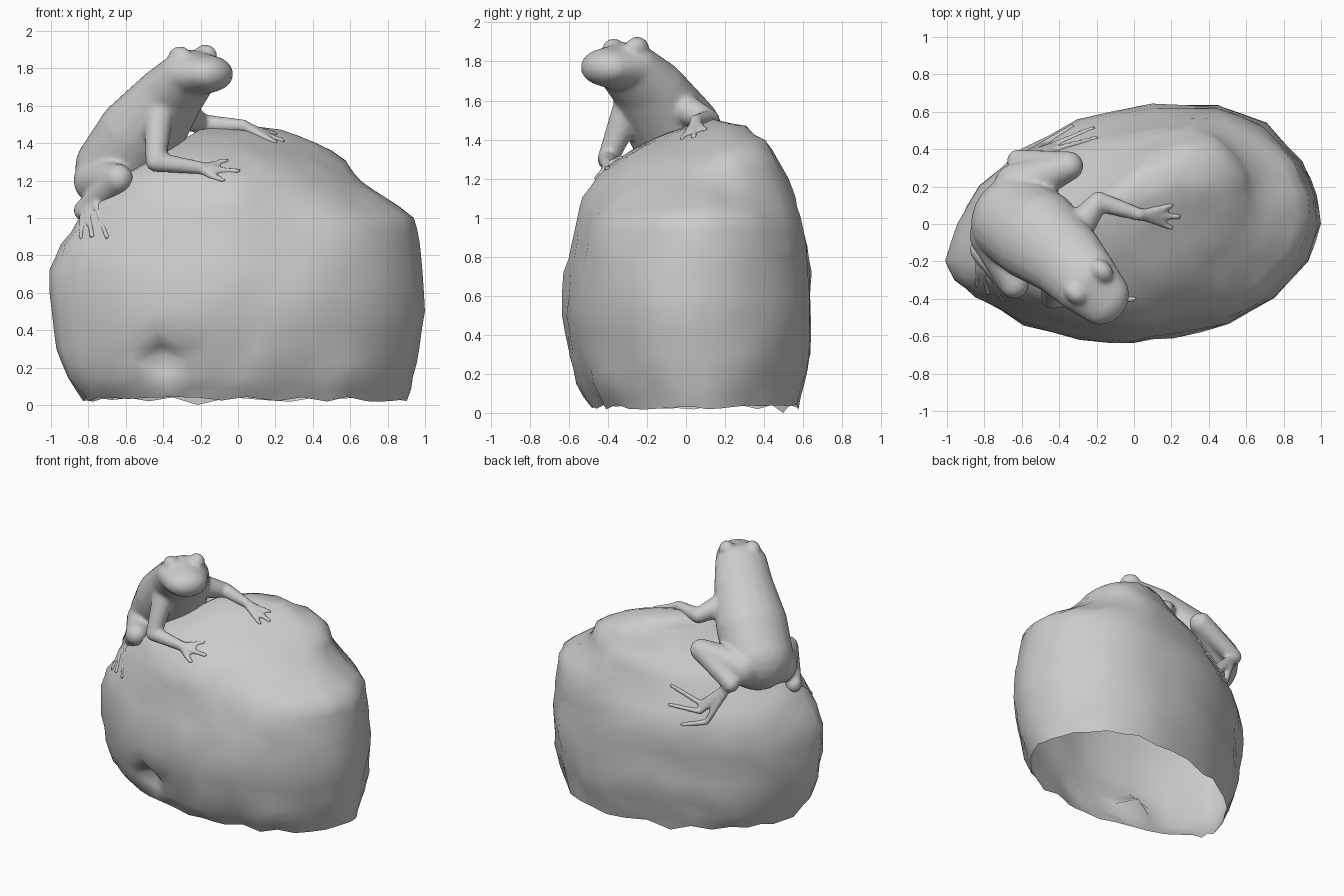
import bpy, bmesh, math, random
from mathutils import Vector, Matrix, noise
from mathutils.bvhtree import BVHTree

if "Cube" in bpy.data.objects:
    bpy.data.objects.remove(bpy.data.objects["Cube"])

random.seed(4)


def add_object(name, mesh):
    ob = bpy.data.objects.new(name, mesh)
    bpy.context.collection.objects.link(ob)
    return ob


def to_mesh(name, bm):
    mesh = bpy.data.meshes.new(name)
    bm.to_mesh(mesh)
    return mesh


# Rock: one plan outline, stretched and sheared into stacked rings, open underneath
OUTLINE = [(-1, -.2), (-.95, 0), (-.83, .2), (-.6, .39), (-.3, .55), (.1, .635), (.45, .63),
           (.7, .53), (.9, .33), (.98, .15), (1, 0), (.93, -.2), (.75, -.4), (.5, -.53),
           (.2, -.6), (0, -.635), (-.3, -.61), (-.6, -.54), (-.85, -.4), (-.97, -.3)]
# z, x min, x max, y min, y max, shear
RINGS = [(.03, -.82, .905, -.49, .57, 0), (.15, -.90, .94, -.56, .60, 0),
         (.3, -.96, .97, -.61, .635, 0), (.5, -.99, 1.005, -.64, .64, 0),
         (.72, -1, .995, -.63, .64, 0), (.86, -.95, .98, -.6, .625, 0),
         (1, -.85, .94, -.56, .57, .02), (1.1, -.75, .79, -.52, .53, .05),
         (1.2, -.64, .66, -.45, .48, .1), (1.3, -.48, .58, -.32, .42, .13),
         (1.4, -.32, .42, -.13, .36, .13), (1.47, -.2, .23, .02, .28, .06)]
rock_bm = bmesh.new()
rings = []
for z, x0, x1, y0, y1, shear in RINGS:
    rings.append([rock_bm.verts.new(((x0 + x1) / 2 + px * (x1 - x0) / 2,
                                     (y0 + y1) / 2 + py / .635 * (y1 - y0) / 2 + px * shear, z))
                  for px, py in OUTLINE])
n = len(OUTLINE)
for a, b in zip(rings, rings[1:]):
    for i in range(n):
        j = (i + 1) % n
        rock_bm.faces.new((a[j], a[i], b[i], b[j]))
top = rock_bm.verts.new((0, .14, 1.505))
for i in range(n):
    rock_bm.faces.new((rings[-1][(i + 1) % n], rings[-1][i], top))
bmesh.ops.subdivide_edges(rock_bm, edges=rock_bm.edges[:], cuts=1, use_grid_fill=True)

# Lumpy surface, two chips in the front and a ragged bottom rim
rock_bm.normal_update()
CHIPS = [((-.38, -.57, .23), .13, .2), ((-.05, -.62, .24), .1, .09)]
for v in rock_bm.verts:
    shift = noise.noise(v.co * 3.2) * .02 + noise.noise(v.co * 8) * .012
    for centre, radius, depth in CHIPS:
        shift += depth * max(0, 1 - (v.co - Vector(centre)).length / radius)
    v.co -= v.normal * shift
    if v.is_boundary:
        v.co.z = random.uniform(.015, .045)
min(rock_bm.verts, key=lambda v: v.co.z).co.z = 0
bmesh.ops.triangulate(rock_bm, faces=rock_bm.faces[:])
rock_bm.normal_update()
if max(rock_bm.verts, key=lambda v: v.co.z).normal.z < 0:
    bmesh.ops.reverse_faces(rock_bm, faces=rock_bm.faces[:])
    rock_bm.normal_update()
rock_tree = BVHTree.FromBMesh(rock_bm)
rock = add_object("rock", to_mesh("rock", rock_bm))
rock.data.shade_smooth()


def ground(x, y, lift=0.0):
    hit = rock_tree.ray_cast(Vector((x, y, 3)), Vector((0, 0, -1)))[0]
    return Vector((x, y, (hit.z if hit else .9) + lift))


# Frog: chains of blobs, fused by a voxel remesh
TURN = Matrix.Rotation(math.atan2(-.64, .77), 4, 'Z')
ball = bmesh.new()
bmesh.ops.create_icosphere(ball, subdivisions=3, radius=1)
ball_co = [v.co.copy() for v in ball.verts]
ball_faces = [[v.index for v in f.verts] for f in ball.faces]
verts, faces = [], []


def blob(p, along, across, up):
    m = Matrix.Translation(p) @ TURN @ Matrix.Diagonal((along, across, up, 1))
    base = len(verts)
    verts.extend(m @ co for co in ball_co)
    faces.extend([base + i for i in f] for f in ball_faces)


def chain(points, spacing=.5):
    """points: (position, radius) or (position, along, across, up)"""
    pts = [(Vector(p[0]), Vector(p[1:] if len(p) == 4 else (p[1],) * 3)) for p in points]
    for (p, r), (q, s) in zip(pts, pts[1:]):
        steps = max(2, int((q - p).length / (spacing * min(min(r), min(s)))))
        for k in range(steps + 1):
            blob(p.lerp(q, k / steps), *r.lerp(s, k / steps))


def toes(start, tips, r=.022):
    for tip in tips:
        mid = (start.xy + Vector(tip)) / 2
        chain([(start, r * 1.3), (ground(*mid), r), (ground(*tip), r * .8)], .7)


# body, head and snout
chain([((-.64, .03, 1.26), .22, .25, .23),
       ((-.52, -.06, 1.45), .22, .255, .21),
       ((-.36, -.19, 1.66), .17, .21, .16),
       ((-.26, -.3, 1.77), .14, .185, .13),
       ((-.16, -.4, 1.77), .125, .15, .1)], .15)
# eyes
for p in [(-.31, -.37, 1.86), (-.175, -.25, 1.87)]:
    blob(Vector(p), .07, .055, .058)

# front legs: shoulder, elbow, wrist, fingers
ARMS = [([(-.42, -.28, 1.6), (-.44, -.4, 1.3)], (-.2, -.4), [(.0, -.4), (-.06, -.33), (-.08, -.46)]),
        ([(-.3, -.02, 1.56), (-.19, .12, 1.5)], (.03, .05), [(.24, .04), (.2, -.02), (.2, .1)])]
for (shoulder, elbow), wrist, tips in ARMS:
    w = ground(*wrist, .02)
    chain([(shoulder, .085), (elbow, .055), (w, .036)])
    toes(w, tips)

# hind legs: hip, knee, ankle, toes
LEGS = [([(-.75, -.06, 1.2), (-.64, -.32, 1.21)], (-.82, -.14, 1.04), [(-.78, -.37), (-.84, -.33), (-.7, -.41)]),
        ([(-.62, .2, 1.24), (-.35, .31, 1.35)], (-.62, .34, 1.17), [(-.2, .46), (-.22, .51), (-.33, .52)])]
for (hip, knee), ankle, tips in LEGS:
    a = Vector(ankle)
    chain([(hip, .13), (knee, .08), (a, .06)])
    toes(a, tips)

blobs = bpy.data.meshes.new("frog_blobs")
blobs.from_pydata(verts, [], faces)
raw = add_object("frog_blobs", blobs)
fuse = raw.modifiers.new("fuse", 'REMESH')
fuse.mode = 'VOXEL'
fuse.voxel_size = .013
soft = raw.modifiers.new("soften", 'SMOOTH')
soft.factor, soft.iterations = .5, 8
fused = bpy.data.meshes.new_from_object(raw.evaluated_get(bpy.context.evaluated_depsgraph_get()))
bpy.data.objects.remove(raw)

# drop the part of the frog that is buried in the rock
skin = bmesh.new()
skin.from_mesh(fused)
buried = []
for v in skin.verts:
    loc, normal, _, _ = rock_tree.find_nearest(v.co)
    if (v.co - loc).dot(normal) < -.015:
        buried.append(v)
bmesh.ops.delete(skin, geom=buried, context='VERTS')
frog = add_object("frog", to_mesh("frog", skin))
frog.data.shade_smooth()
